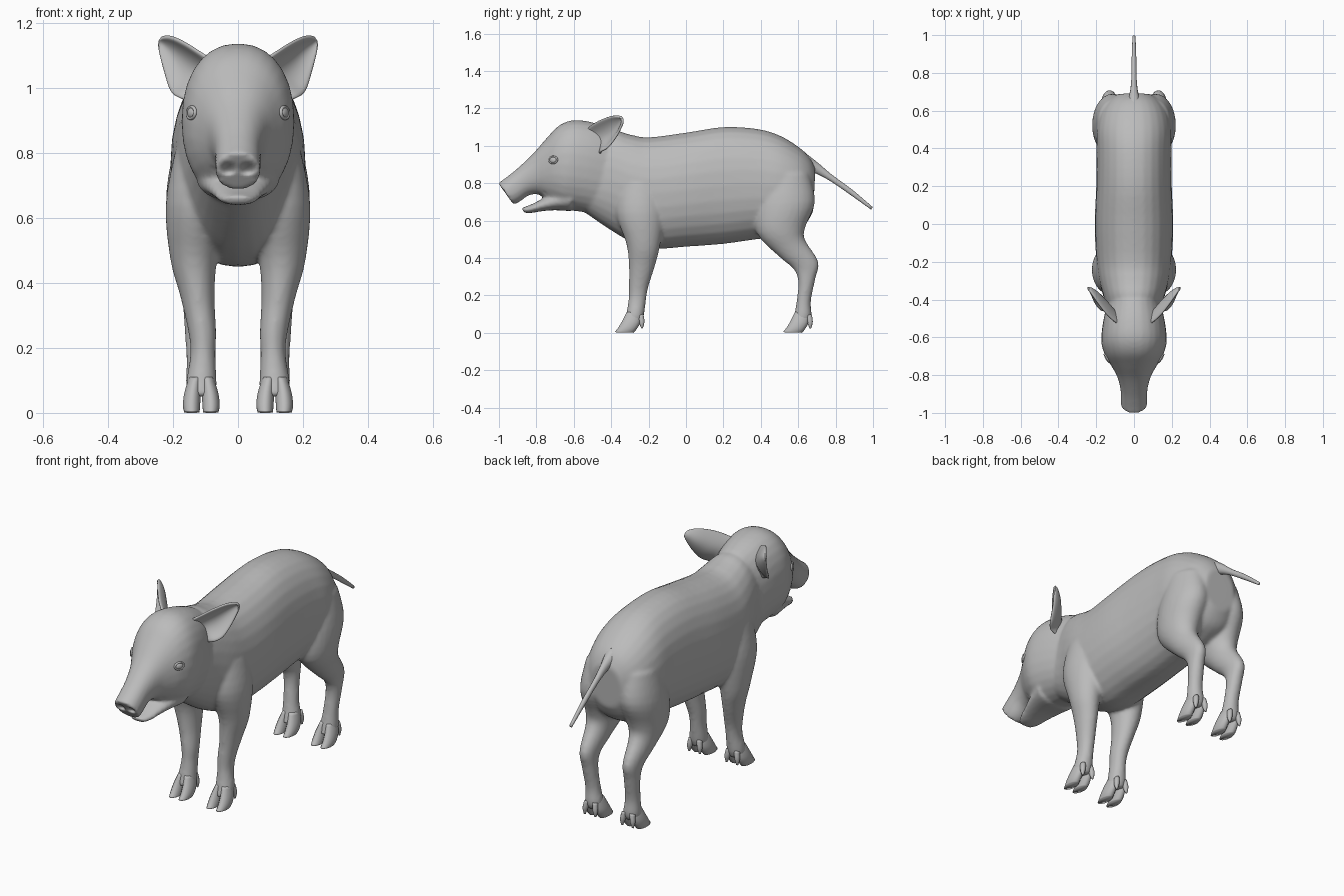
import bpy, bmesh, math
from mathutils import Vector

if "Cube" in bpy.data.objects:
    bpy.data.objects.remove(bpy.data.objects["Cube"])

grey = bpy.data.materials.new("grey_skin")
grey.diffuse_color = (0.5, 0.5, 0.5, 1)
grey.use_nodes = True
grey.node_tree.nodes["Principled BSDF"].inputs["Base Color"].default_value = grey.diffuse_color


def finish(name, bm):
    """Turn a bmesh into a smooth shaded object."""
    bmesh.ops.recalc_face_normals(bm, faces=bm.faces)
    me = bpy.data.meshes.new(name)
    bm.to_mesh(me)
    bm.free()
    me.materials.append(grey)
    me.shade_smooth()
    ob = bpy.data.objects.new(name, me)
    bpy.context.collection.objects.link(ob)
    return ob


def spline(rows, steps):
    """Catmull-Rom interpolation of number rows."""
    rows = [Vector(r) for r in rows]
    out = []
    for i in range(len(rows) - 1):
        p0, p1, p2 = rows[max(i - 1, 0)], rows[i], rows[i + 1]
        p3 = rows[min(i + 2, len(rows) - 1)]
        for k in range(steps):
            t = k / steps
            out.append(0.5 * (2 * p1 + (p2 - p0) * t + (2 * p0 - 5 * p1 + 4 * p2 - p3) * t * t
                              + (3 * p1 - p0 - 3 * p2 + p3) * t ** 3))
    return out + [rows[-1]]


def loft(bm, rows, side=1, power=2.2, sides=28, steps=4):
    """Skin oval rings; row = (y, z) of one edge, (y, z) of the other, centre x, half width."""
    rings = []
    for y1, z1, y2, z2, cx, hw in spline(rows, steps):
        ring = []
        for k in range(sides):
            a = 2 * math.pi * k / sides
            c, s = math.cos(a), math.sin(a)
            u = math.copysign(abs(c) ** (2 / power), c)
            v = math.copysign(abs(s) ** (2 / power), s)
            ring.append(bm.verts.new((side * (cx + hw * v),
                                      (y1 + y2) / 2 + (y1 - y2) / 2 * u,
                                      (z1 + z2) / 2 + (z1 - z2) / 2 * u)))
        rings.append(ring)
    for a, b in zip(rings, rings[1:]):
        for k in range(sides):
            n = (k + 1) % sides
            bm.faces.new((a[k], a[n], b[n], b[k]))
    bm.faces.new(rings[0])
    bm.faces.new(rings[-1])


skin = bmesh.new()
# torso and neck
loft(skin, [(-.50, 1.0, -.55, .65, 0, .13), (-.40, 1.08, -.42, .56, 0, .155),
            (-.30, 1.06, -.30, .49, 0, .185), (-.20, 1.045, -.17, .45, 0, .20),
            (0, 1.07, 0, .46, 0, .208), (.20, 1.10, .20, .475, 0, .20),
            (.38, 1.09, .38, .50, 0, .198), (.50, 1.055, .50, .51, 0, .20),
            (.60, .995, .58, .54, 0, .18), (.66, .94, .64, .58, 0, .14),
            (.692, .88, .68, .65, 0, .09)])
# head and snout
loft(skin, [(-.40, 1.09, -.42, .62, 0, .14), (-.50, 1.125, -.55, .645, 0, .165),
            (-.60, 1.137, -.65, .66, 0, .173), (-.68, 1.107, -.71, .69, 0, .153),
            (-.75, 1.035, -.76, .72, 0, .118), (-.82, .955, -.79, .74, 0, .090),
            (-.90, .88, -.84, .735, 0, .072), (-.965, .828, -.89, .70, 0, .070),
            (-1.004, .80, -.922, .685, 0, .068)])
# lower jaw
loft(skin, [(-.60, .80, -.62, .65, 0, .13), (-.70, .75, -.70, .655, 0, .105),
            (-.78, .71, -.77, .65, 0, .08), (-.83, .685, -.83, .64, 0, .062),
            (-.878, .668, -.868, .642, 0, .038)])
for side in (1, -1):
    # front leg with shoulder
    loft(skin, [(-.36, .80, -.12, .80, .115, .08), (-.375, .64, -.11, .64, .125, .098),
                (-.32, .48, -.14, .46, .136, .072), (-.305, .36, -.165, .36, .125, .053),
                (-.305, .25, -.20, .25, .11, .043), (-.307, .18, -.213, .18, .108, .039),
                (-.322, .09, -.225, .09, .113, .047), (-.335, .05, -.24, .05, .113, .04)],
         side, 2)
    # hind leg with thigh
    loft(skin, [(.42, .85, .66, .85, .10, .09), (.37, .68, .69, .70, .115, .105),
                (.38, .53, .64, .57, .125, .09), (.50, .405, .635, .50, .13, .062),
                (.575, .34, .708, .38, .13, .043), (.60, .27, .692, .29, .127, .039),
                (.59, .16, .668, .17, .12, .039), (.577, .09, .672, .09, .115, .046),
                (.565, .05, .655, .05, .115, .04)], side, 2)
body = finish("body", skin)

# melt the overlapping volumes into one skin
mod = body.modifiers.new("melt", 'REMESH')
mod.mode = 'VOXEL'
mod.voxel_size = 0.0095
mod.use_smooth_shade = True
mod = body.modifiers.new("soften", 'SMOOTH')
mod.factor = 0.5
mod.iterations = 7
me = bpy.data.meshes.new_from_object(
    body.evaluated_get(bpy.context.evaluated_depsgraph_get()))
body.modifiers.clear()
body.data = me
me.materials.clear()
me.materials.append(grey)

# nostrils and mouth corners pressed into the skin: centre, radius, push
dents = []
for s in (1, -1):
    dents += [((s * .030, -.968, .755), .026, (0, .022, -.006)),
              ((s * .092, -.77, .735), .03, (-s * .012, 0, 0))]
for v in me.vertices:
    for c, r, push in dents:
        d = (v.co - Vector(c)).length
        if d < r:
            v.co += Vector(push) * (1 - (d / r) ** 2)
me.shade_smooth()

# cloven hooves: two toes and two dewclaws per foot
for leg, dy in (("front", 0), ("hind", .9)):
    for label, side in (("left", 1), ("right", -1)):
        bm = bmesh.new()
        for t in (-1, 1):
            cx = .113 + t * .024
            loft(bm, [(-.318 + dy, .11, -.24 + dy, .11, cx - t * .006, .020),
                      (-.340 + dy, .065, -.245 + dy, .055, cx + t * .003, .026),
                      (-.362 + dy, .028, -.265 + dy, .018, cx + t * .006, .027),
                      (-.382 + dy, .003, -.28 + dy, 0, cx + t * .005, .024)],
                 side, 2, 14, 3)
            loft(bm, [(-.26 + dy, .09, -.228 + dy, .10, cx, .014),
                      (-.25 + dy, .05, -.222 + dy, .06, cx + t * .006, .014),
                      (-.238 + dy, .022, -.23 + dy, .025, cx + t * .008, .005)],
                 side, 2, 10, 3)
        finish(f"{leg}_hoof_{label}", bm)

# tail
bm = bmesh.new()
loft(bm, [(.64, .96, .63, .87, 0, .04), (.71, .905, .685, .855, 0, .022),
          (.78, .845, .765, .815, 0, .014), (.89, .764, .878, .738, 0, .012),
          (.998, .672, .99, .658, 0, .008)], 1, 2, 12)
finish("tail", bm)

# ears: cupped sheet between an upper and a lower edge; row = upper xyz, lower xyz, cup depth
ear_rows = [(.085, -.53, 1.09, .135, -.46, .955, .03), (.125, -.50, 1.115, .178, -.455, .968, .05),
            (.165, -.455, 1.14, .208, -.42, .99, .05), (.205, -.40, 1.158, .228, -.375, 1.05, .035),
            (.232, -.36, 1.158, .243, -.345, 1.11, .015), (.243, -.343, 1.148, .246, -.34, 1.135, .0)]
for label, side in (("left", 1), ("right", -1)):
    bm = bmesh.new()
    grid = []
    for r in spline(ear_rows, 4):
        up, low = Vector(r[0:3]), Vector(r[3:6])
        line = []
        for k in range(11):
            t = k / 10
            p = up.lerp(low, t) + Vector((-.72, .6, 0)) * r[6] * 4 * t * (1 - t)
            line.append(bm.verts.new((side * p.x, p.y, p.z)))
        grid.append(line)
    for a, b in zip(grid, grid[1:]):
        for k in range(10):
            bm.faces.new((a[k], a[k + 1], b[k + 1], b[k]))
    ear = finish("ear_" + label, bm)
    mod = ear.modifiers.new("thickness", 'SOLIDIFY')
    mod.thickness = 0.014
    mod.offset = 0
    mod = ear.modifiers.new("round", 'SUBSURF')
    mod.levels = mod.render_levels = 1

    # eye: squashed ball with an almond lid rim, set on the skin nearest its place
    _, spot, normal, _ = body.closest_point_on_mesh((side * .125, -.70, .922))
    turn = normal.to_track_quat('Z', 'Y').to_matrix().to_4x4()
    turn.translation = spot
    bm = bmesh.new()
    bmesh.ops.create_uvsphere(bm, u_segments=20, v_segments=12, radius=1)
    for v in bm.verts:
        v.co = turn @ Vector((v.co.x * .022, v.co.y * .017, v.co.z * .010))
    finish("eye_" + label, bm)
    bm = bmesh.new()
    ring = [[bm.verts.new(turn @ Vector((
        math.cos(a * math.pi / 12) * (.024 + .005 * math.cos(b * math.pi / 4)),
        math.sin(a * math.pi / 12) * (.018 + .005 * math.cos(b * math.pi / 4)),
        .001 + .006 * math.sin(b * math.pi / 4)))) for b in range(8)] for a in range(24)]
    for a in range(24):
        for b in range(8):
            n, m = (a + 1) % 24, (b + 1) % 8
            bm.faces.new((ring[a][b], ring[n][b], ring[n][m], ring[a][m]))
    finish("eyelid_" + label, bm)
